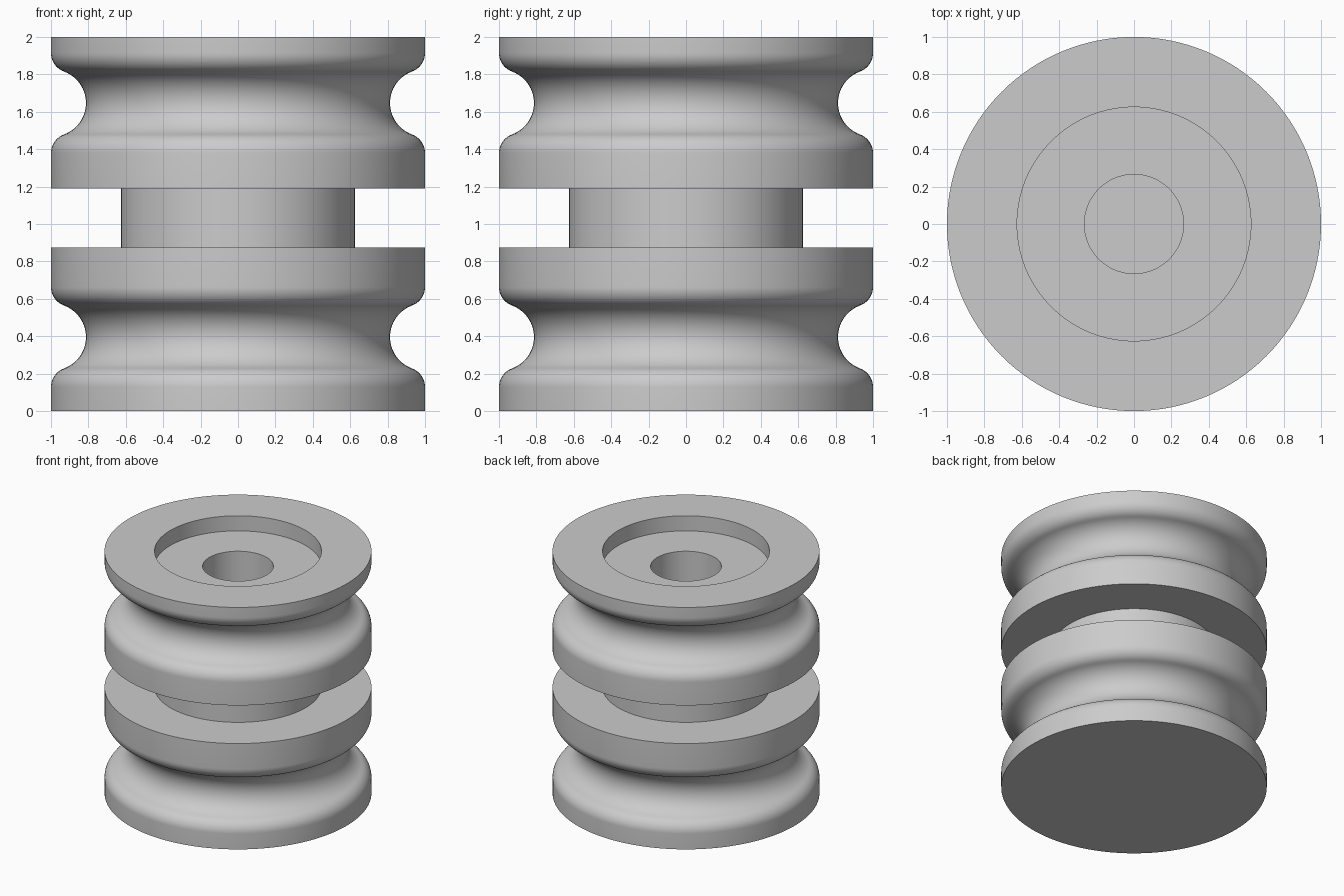
import bpy
import bmesh
from math import sin, cos, radians, tau

cube = bpy.data.objects.get("Cube")
if cube:
    bpy.data.objects.remove(cube, do_unlink=True)

SEGMENTS = 128
RIM = 1.0            # outer radius of the flanges
NECK = 0.625         # radius of the neck and of the top recess
BORE = 0.265
GROOVE = 0.813       # smallest radius in a groove
GROOVE_ARC = 0.179   # radius of the groove's hollow
LIP_ARC = 0.106      # radius of the rounded lips
SWEEP = radians(70)


def arc(r, z, radius, start, end, steps):
    """Points on an arc in the (radius, height) plane."""
    angles = [start + (end - start) * i / steps for i in range(steps + 1)]
    return [(r + radius * cos(a), z + radius * sin(a)) for a in angles]


def groove(z):
    """Rounded lip, hollow, rounded lip, from bottom to top."""
    centre = GROOVE + GROOVE_ARC
    reach = (GROOVE_ARC + LIP_ARC) * sin(SWEEP)
    lip = RIM - LIP_ARC
    half = radians(180)
    lower = arc(lip, z - reach, LIP_ARC, 0, SWEEP, 10)
    hollow = arc(centre, z, GROOVE_ARC, half + SWEEP, half - SWEEP, 28)
    upper = arc(lip, z + reach, LIP_ARC, -SWEEP, 0, 10)
    return lower + hollow + upper


def lathe(name, profile, material):
    """Revolve a profile around the vertical axis."""
    bm = bmesh.new()
    verts = [bm.verts.new((r, 0, z)) for r, z in profile]
    edges = [bm.edges.new(pair) for pair in zip(verts, verts[1:])]
    bmesh.ops.spin(bm, geom=verts + edges, cent=(0, 0, 0), axis=(0, 0, 1),
                   angle=tau, steps=SEGMENTS)
    bmesh.ops.remove_doubles(bm, verts=bm.verts, dist=0.0005)
    bmesh.ops.recalc_face_normals(bm, faces=bm.faces)
    mesh = bpy.data.meshes.new(name)
    bm.to_mesh(mesh)
    bm.free()
    mesh.materials.append(material)
    obj = bpy.data.objects.new(name, mesh)
    bpy.context.collection.objects.link(obj)
    bpy.ops.object.select_all(action="DESELECT")
    obj.select_set(True)
    bpy.context.view_layer.objects.active = obj
    bpy.ops.object.shade_smooth_by_angle(angle=radians(30))
    return obj


grey = bpy.data.materials.new("light grey")
grey.use_nodes = True
grey.diffuse_color = (0.6, 0.6, 0.6, 1)
grey.node_tree.nodes["Principled BSDF"].inputs["Base Color"].default_value = (0.6, 0.6, 0.6, 1)

# Base and lower grooved wheel
profile = [(0, 0), (RIM, 0)] + groove(0.396) + [(RIM, 0.875)]
# Neck between the wheels
profile += [(NECK, 0.875), (NECK, 1.19)]
# Upper grooved wheel
profile += [(RIM, 1.19)] + groove(1.647) + [(RIM, 2)]
# Top recess and blind bore
profile += [(NECK, 2), (NECK, 1.875), (BORE, 1.875), (BORE, 0.125), (0, 0.125)]

lathe("double_grooved_spool", profile, grey)
